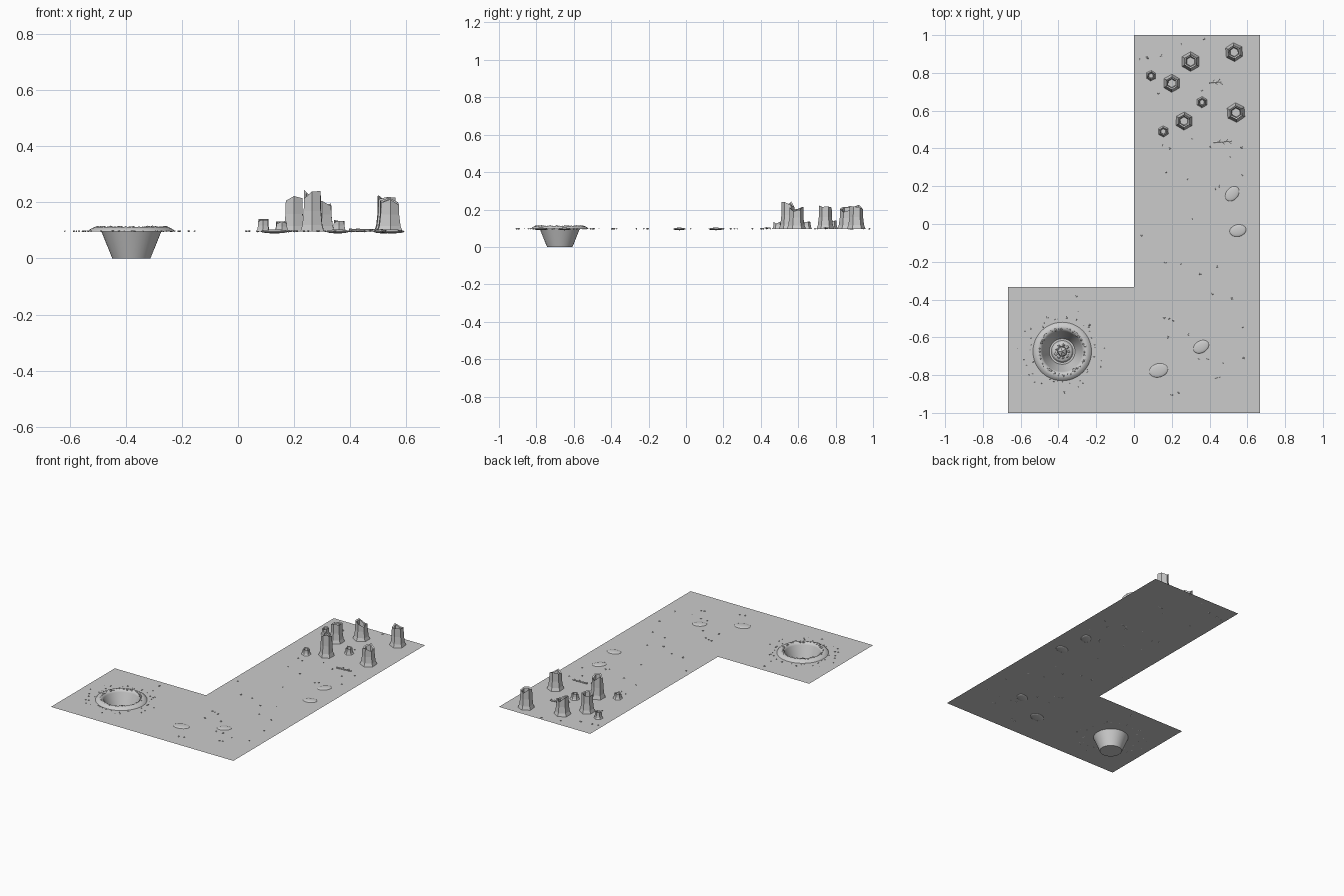
import bpy, bmesh, random
from math import sin, cos, pi, radians
from mathutils import Matrix, Vector, Euler

if "Cube" in bpy.data.objects:
    bpy.data.objects.remove(bpy.data.objects["Cube"])

random.seed(4)
G = 0.096                      # ground level
CX, CY = -0.38, -0.675         # crater centre


def finish(bm, name, smooth=False, fix=True):
    if fix:
        bmesh.ops.recalc_face_normals(bm, faces=bm.faces)
    me = bpy.data.meshes.new(name)
    bm.to_mesh(me)
    bm.free()
    ob = bpy.data.objects.new(name, me)
    bpy.context.collection.objects.link(ob)
    if smooth:
        bpy.context.view_layer.objects.active = ob
        ob.select_set(True)
        bpy.ops.object.shade_smooth_by_angle(angle=radians(35))
        ob.select_set(False)
    return ob


def ring(bm, x, y, r, z, n, phase=0.0):
    # z may be a number or a list of one height per corner
    zs = z if isinstance(z, list) else [z] * n
    return [bm.verts.new((x + r * cos(phase + 2 * pi * i / n),
                          y + r * sin(phase + 2 * pi * i / n), zs[i])) for i in range(n)]


def bridge(bm, rings):
    for a, b in zip(rings, rings[1:]):
        for i in range(len(a)):
            j = (i + 1) % len(a)
            bm.faces.new((a[i], a[j], b[j], b[i]))


def rock(bm, x, y, z, r, flat=0.7):
    # irregular low-poly stone
    s = Vector((random.uniform(.7, 1.3), random.uniform(.7, 1.2), flat))
    m = Matrix.LocRotScale(Vector((x, y, z)), Euler((0, 0, random.uniform(0, 6))), s * r)
    bmesh.ops.create_icosphere(bm, subdivisions=1, radius=1, matrix=m)


# L-shaped ground sheet with a round opening for the crater
bm = bmesh.new()
t = 2 / 3
outline = [(-t, -1), (t, -1), (t, 1), (0, 1), (0, -t / 2), (-t, -t / 2)]
loops = [[bm.verts.new((x, y, G)) for x, y in outline], ring(bm, CX, CY, 0.107, G, 48)]
for lp in loops:
    for i in range(len(lp)):
        bm.edges.new((lp[i], lp[(i + 1) % len(lp)]))
bmesh.ops.triangle_fill(bm, edges=bm.edges[:], use_beauty=True, normal=(0, 0, 1))
finish(bm, "ground", fix=False)

# crater pit
bm = bmesh.new()
pit = [ring(bm, CX, CY, r, z, 48) for r, z in ((0.107, G), (0.068, 0.0))]
bridge(bm, pit)
bm.faces.new(pit[-1])
finish(bm, "crater_pit", True)

# raised crater lip
bm = bmesh.new()
bridge(bm, [ring(bm, CX, CY, r, z, 48) for r, z in
            ((0.155, G), (0.150, 0.102), (0.140, 0.108), (0.130, 0.112),
             (0.119, 0.110), (0.110, 0.103), (0.107, G))])
finish(bm, "crater_lip", True)

# stones along the lip
bm = bmesh.new()
for i in range(36):
    a = 2 * pi * i / 36 + random.uniform(-.05, .05)
    d = random.uniform(0.116, 0.128)
    rock(bm, CX + d * cos(a), CY + d * sin(a), 0.110, random.uniform(.005, .010))
finish(bm, "lip_stones")

# rubble mound and fallen rock on the crater floor
bm = bmesh.new()
mound = [ring(bm, CX, CY, r, z, 24) for r, z in ((0.058, 0.002), (0.05, 0.012), (0.036, 0.018))]
bridge(bm, mound)
bm.faces.new(mound[-1])
for i in range(9):
    a = 2 * pi * i / 9
    rock(bm, CX + .034 * cos(a), CY + .034 * sin(a), 0.02, random.uniform(.007, .012))
finish(bm, "crater_rubble")
bm = bmesh.new()
rock(bm, CX, CY, 0.034, 0.028, 1.0)
finish(bm, "crater_rock")

# debris thrown around the crater
bm = bmesh.new()
for i in range(46):
    a = 2 * pi * i / 46 + random.uniform(-.1, .1)
    d = 0.162 + abs(random.gauss(0, .03))
    rock(bm, CX + d * cos(a), CY + d * sin(a), G + .001, random.uniform(.003, .005))
finish(bm, "crater_debris")

# scattered pebbles
pebbles = [(.03, .87), (.07, .88), (.145, .89), (.25, .95), (.37, .98), (.13, .69), (.36, .705),
           (.15, .415), (.19, .40), (.31, .45), (.405, .405), (.51, .355), (.57, .405), (.575, .26),
           (.17, .275), (.285, .24), (.45, .20), (.43, .185), (.31, .025), (.04, -.06),
           (.165, -.205), (.25, -.21), (.35, -.265), (.44, -.225), (.415, -.37), (.52, -.395),
           (.16, -.495), (.185, -.50), (.21, -.51), (.18, -.60), (.285, -.585), (.575, -.545),
           (.345, -.715), (.39, -.715), (.47, -.735), (.58, -.71), (.435, -.815), (.455, -.81),
           (.20, -.905), (.235, -.895), (-.305, -.385)]
bm = bmesh.new()
for x, y in pebbles:
    rock(bm, x, y, G + .001, random.uniform(.005, .008), 0.6)
finish(bm, "pebbles")

# flat smooth stones
for k, (x, y, rot) in enumerate([(.52, .16, 50), (.55, -.035, 12), (.355, -.65, 30), (.13, -.775, 15)]):
    big = 0.05 if k == 3 else 0.044
    bm = bmesh.new()
    m = Matrix.LocRotScale(Vector((x, y, G)), Euler((0, 0, radians(rot))), Vector((big, big * .72, .007)))
    bmesh.ops.create_uvsphere(bm, u_segments=24, v_segments=12, radius=1, matrix=m)
    finish(bm, f"flat_stone_{k + 1}", True)

# hollow hexagonal tree stumps: x, y, base radius, top height
stumps = [(.20, .745, .048, .222), (.30, .86, .052, .215), (.53, .91, .050, .226),
          (.54, .59, .052, .216), (.265, .545, .048, .243),
          (.09, .785, .028, .140), (.36, .645, .030, .137), (.155, .49, .030, .132)]
for k, (x, y, r, top) in enumerate(stumps):
    h = top - G
    ph = pi / 6 + random.uniform(-.08, .08)
    # twelve points round: hexagon corners and splintered side midpoints
    teeth = [top - random.uniform(0, .16 if i % 2 == 0 else .25) * h for i in range(6)]
    teeth[random.randrange(6)] = top
    inner = [z - .04 * h for z in teeth]
    bm = bmesh.new()
    bridge(bm, [ring(bm, x, y, r, G, 6, ph),
                ring(bm, x, y, r * .84, G + .16 * h, 6, ph),
                ring(bm, x, y, r * .73, G + .50 * h, 6, ph),
                ring(bm, x, y, r * .71, teeth, 6, ph),
                ring(bm, x, y, r * .53, inner, 6, ph)]
           + [])
    # hollow heart
    bm.verts.ensure_lookup_table()
    lip = bm.verts[-6:]
    floor = ring(bm, x, y, r * .45, G + .45 * h, 6, ph)
    bridge(bm, [lip, floor])
    bm.faces.new(floor)
    finish(bm, f"tree_stump_{k + 1}")


def stick(bm, a, b, r1, r2):
    d = b - a
    m = Matrix.Translation((a + b) / 2) @ d.to_track_quat('Z', 'Y').to_matrix().to_4x4()
    bmesh.ops.create_cone(bm, cap_ends=True, segments=6, radius1=r1, radius2=r2, depth=d.length, matrix=m)


# fallen branches with short twigs
for k, (x, y, half, rot) in enumerate([(.43, .75, .034, 5), (.47, .435, .05, 4)]):
    bm = bmesh.new()
    u = Vector((cos(radians(rot)), sin(radians(rot)), 0))
    v = Vector((-u.y, u.x, 0))
    c = Vector((x, y, G + .004))
    stick(bm, c - u * half, c + u * half, .006, .003)
    for s, side in ((-.5, 1), (-.1, -1), (.3, 1), (.6, -1)):
        p = c + u * half * s
        stick(bm, p, p + u * .015 + v * side * .014 + Vector((0, 0, .003)), .003, .0015)
    finish(bm, f"fallen_branch_{k + 1}")
